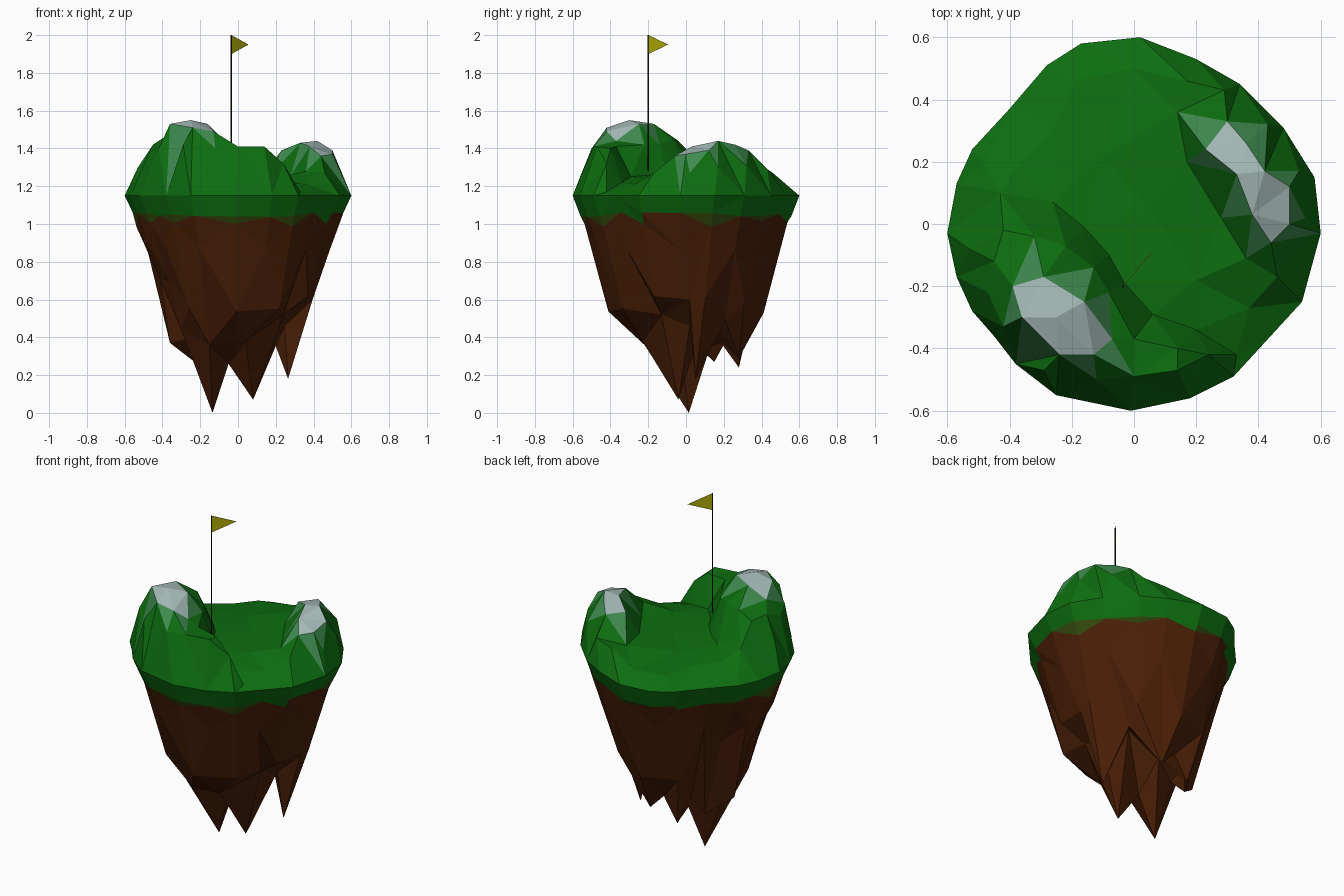
import bpy, bmesh, math, random
from mathutils import Vector
from mathutils.geometry import delaunay_2d_cdt

random.seed(4)


def material(name, rgb):
    m = bpy.data.materials.new(name)
    m.diffuse_color = (*rgb, 1)
    return m


GRASS = material("grass", (0.004, 0.155, 0.005))
PALE = material("pale_grass", (0.05, 0.26, 0.08))
SNOW = material("snow", (0.38, 0.50, 0.48))
EARTH = material("earth", (0.07, 0.014, 0.002))
TURF = material("turf_edge", (0.035, 0.07, 0.004))
POLE = material("pole", (0.005, 0.005, 0.005))
FLAG = material("flag", (0.45, 0.43, 0.002))


def add_object(name, bm, mats):
    mesh = bpy.data.meshes.new(name)
    bm.to_mesh(mesh)
    bm.free()
    for m in mats:
        mesh.materials.append(m)
    ob = bpy.data.objects.new(name, mesh)
    bpy.context.collection.objects.link(ob)
    return ob


def faceted_surface(name, rim, inner, up, mats, pick):
    """Triangulate rim + inner points in plan, then lift them to their heights."""
    pts = rim + inner
    n = len(rim)
    loop = [(i, (i + 1) % n) for i in range(n)]
    co, _, faces, orig, _, _ = delaunay_2d_cdt(
        [Vector(p[:2]) for p in pts], loop, [], 1, 1e-5)
    bm = bmesh.new()
    src = [pts[o[0]] if o else (c.x, c.y, 1.15) for c, o in zip(co, orig)]
    vs = [bm.verts.new(p) for p in src]
    for f in faces:
        face = bm.faces.new([vs[i] for i in f])
        face.normal_update()
        if (face.normal.z > 0) != up:
            face.normal_flip()
        face.material_index = pick([src[i] for i in f])
    return add_object(name, bm, mats)


# Widest outline of the island
outline = [(0.02, 0.60), (-0.17, 0.58), (-0.28, 0.51), (-0.40, 0.37), (-0.52, 0.24),
           (-0.57, 0.13), (-0.60, -0.03), (-0.57, -0.17), (-0.52, -0.28), (-0.45, -0.36),
           (-0.38, -0.45), (-0.25, -0.55), (-0.01, -0.60), (0.18, -0.56), (0.32, -0.49),
           (0.43, -0.37), (0.54, -0.25), (0.60, -0.03), (0.58, 0.15), (0.48, 0.31),
           (0.34, 0.45), (0.20, 0.53)]
rim = [(x, y, 1.15) for x, y in outline]

# Tall hill at front left, with the ridge running along the front
tall_snow = [(-0.39, -0.20, 1.46), (-0.36, -0.30, 1.53), (-0.24, -0.42, 1.51),
             (-0.13, -0.42, 1.49), (-0.25, -0.30, 1.55), (-0.29, -0.17, 1.53),
             (-0.16, -0.25, 1.53), (-0.07, -0.37, 1.44)]
tall_hill = [(-0.53, -0.08, 1.30), (-0.47, -0.22, 1.38), (-0.42, -0.33, 1.40),
             (-0.29, -0.47, 1.42), (-0.12, -0.50, 1.40), (0.00, -0.49, 1.41),
             (0.14, -0.47, 1.41), (0.24, -0.42, 1.32), (0.33, -0.42, 1.17),
             (-0.42, -0.02, 1.41), (-0.45, -0.12, 1.42), (-0.43, 0.10, 1.29),
             (-0.32, -0.04, 1.44), (-0.22, -0.07, 1.45), (-0.13, -0.14, 1.42),
             (-0.08, -0.22, 1.42), (0.00, -0.37, 1.41), (0.14, -0.40, 1.40)]
# Lower hill at back right
low_snow = [(0.23, 0.24, 1.39), (0.30, 0.33, 1.39), (0.33, 0.16, 1.43), (0.42, 0.17, 1.44),
            (0.38, 0.03, 1.41), (0.50, 0.12, 1.39), (0.50, 0.00, 1.37), (0.44, -0.06, 1.36),
            (0.36, 0.26, 1.42)]
low_hill = [(0.55, 0.02, 1.27), (0.53, 0.17, 1.30), (0.43, 0.32, 1.31), (0.29, 0.43, 1.29),
            (0.17, 0.46, 1.27), (0.46, -0.17, 1.27), (0.17, 0.20, 1.26), (0.28, 0.02, 1.26),
            (0.36, -0.11, 1.28), (0.14, 0.36, 1.26)]
# Hollow between the hills
hollow = [(-0.38, 0.18, 1.24), (-0.26, 0.07, 1.26), (-0.16, -0.01, 1.26), (-0.08, -0.10, 1.26),
          (-0.03, -0.19, 1.26), (0.06, -0.29, 1.25), (0.20, -0.34, 1.22), (0.05, 0.05, 1.24),
          (-0.10, 0.22, 1.23), (-0.25, 0.32, 1.22), (0.20, -0.18, 1.24), (0.37, -0.27, 1.21),
          (0.00, 0.50, 1.21), (-0.19, 0.46, 1.20), (-0.48, 0.19, 1.20)]
snow = set(tall_snow + low_snow)


def top_colour(corners):
    k = sum(p in snow for p in corners)
    return 2 if k == 3 else 1 if k == 2 else 0


faceted_surface("grass_top", rim, tall_snow + tall_hill + low_snow + low_hill + hollow,
                True, [GRASS, PALE, SNOW], top_colour)

# Underside: shrinking rings of the outline (higher waist on the left)
under = [(0.395, 0.02, 0.60)]
for scale, z, jitter, step, start in ((0.93, 1.05, 0.015, 1, 0), (0.895, 1.0, 0.02, 2, 0),
                                      (0.835, 0.86, 0.03, 2, 1), (0.685, 0.55, 0.03, 2, 0)):
    for x, y in outline[start::step]:
        lift = 0
        if scale < 0.7:
            lift = 0.18 if x < -0.5 else 0.07 if x > 0.4 else 0
        k = scale - 0.03 if x > 0.5 and 0.7 < scale < 0.9 else scale
        under.append((x * k, y * scale, z + lift + random.uniform(-jitter, jitter)))

# Hanging spikes and the gaps between them
spikes = [(-0.135, 0.015, 0.00), (0.08, -0.04, 0.07), (0.265, 0.05, 0.18), (-0.14, 0.28, 0.24),
          (0.04, 0.28, 0.29), (-0.36, 0.06, 0.37), (-0.23, 0.15, 0.27)]
gaps = [(-0.05, -0.02, 0.26), (0.245, 0.02, 0.46), (0.24, -0.13, 0.52), (0.13, 0.11, 0.54),
        (0.21, 0.21, 0.49), (-0.05, 0.15, 0.42), (-0.28, 0.02, 0.39), (-0.18, 0.21, 0.38),
        (-0.05, 0.28, 0.38), (-0.18, 0.09, 0.34), (0.04, -0.23, 0.38), (-0.15, -0.22, 0.36),
        (-0.30, -0.16, 0.44)]


def under_colour(corners):
    z = sum(p[2] for p in corners) / 3
    return 0 if z > 1.065 else 1 if z > 1.01 else 2


faceted_surface("rock_underside", rim, under + spikes + gaps, False,
                [GRASS, TURF, EARTH], under_colour)

# Flag pole
px, py = -0.035, -0.20
bpy.ops.mesh.primitive_cylinder_add(vertices=6, radius=0.004, depth=0.80,
                                    location=(px, py, 1.60))
pole = bpy.context.object
pole.name = "flag_pole"
pole.data.materials.append(POLE)

# Triangular pennant
bm = bmesh.new()
side = Vector((-0.105, 0.09, 0)).normalized() * 0.001
tri = [Vector((px, py, 2.0)), Vector((px, py, 1.90)), Vector((px + 0.09, py + 0.105, 1.95))]
front = [bm.verts.new(p - side) for p in tri]
back = [bm.verts.new(p + side) for p in tri]
bm.faces.new(front)
bm.faces.new(back[::-1])
for i in range(3):
    j = (i + 1) % 3
    bm.faces.new((front[j], front[i], back[i], back[j]))
bmesh.ops.recalc_face_normals(bm, faces=bm.faces)
add_object("flag", bm, [FLAG])
